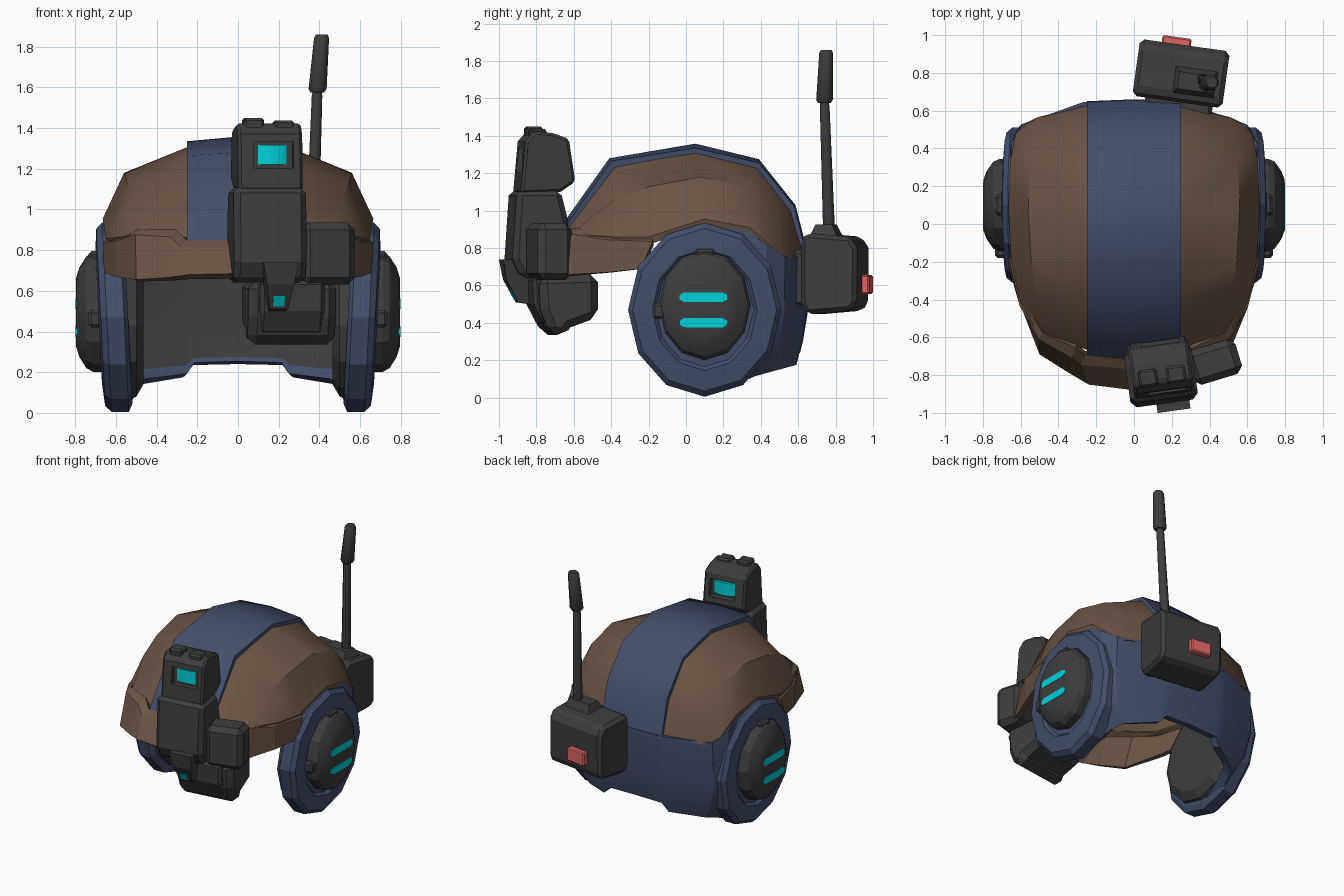
import bpy, bmesh, math
from mathutils import Matrix, Vector

if "Cube" in bpy.data.objects:
    bpy.data.objects.remove(bpy.data.objects["Cube"])


def material(name, r, g, b):
    m = bpy.data.materials.new(name)
    m.diffuse_color = (r, g, b, 1)
    m.use_nodes = True
    m.node_tree.nodes["Principled BSDF"].inputs["Base Color"].default_value = m.diffuse_color
    return m


BROWN = material("brown_armour", 0.142, 0.090, 0.061)
BLUE = material("navy_armour", 0.058, 0.077, 0.145)
GREY = material("dark_grey", 0.047, 0.047, 0.047)
CYAN = material("cyan_light", 0.0, 0.65, 0.70)
RED = material("red_light", 0.75, 0.13, 0.13)


def apply_modifiers(ob):
    bpy.context.view_layer.objects.active = ob
    for m in list(ob.modifiers):
        bpy.ops.object.modifier_apply(modifier=m.name)


def make(name, verts, faces, mat, bevel=0, thick=0, rot=None, inner=None):
    me = bpy.data.meshes.new(name)
    me.from_pydata(verts, [], faces)
    ob = bpy.data.objects.new(name, me)
    bpy.context.collection.objects.link(ob)
    me.materials.append(mat)
    bm = bmesh.new()
    bm.from_mesh(me)
    if thick:  # open shell: face away from the head centre, then thicken inward
        bm.normal_update()
        c = Vector((0, 0, 0.5))
        if sum(f.normal.dot(f.calc_center_median() - c) for f in bm.faces) < 0:
            bmesh.ops.reverse_faces(bm, faces=bm.faces)
    else:
        bmesh.ops.recalc_face_normals(bm, faces=bm.faces)
    bm.to_mesh(me)
    bm.free()
    if thick:
        s = ob.modifiers.new("thickness", 'SOLIDIFY')
        s.thickness, s.offset = thick, -1
        if inner:  # lining colour on the inside
            me.materials.append(inner)
            s.material_offset = 1
    if bevel:
        b = ob.modifiers.new("chamfer", 'BEVEL')
        b.width, b.segments, b.angle_limit = bevel, 1, math.radians(40)
    apply_modifiers(ob)
    if rot:  # turn about a vertical axis: (degrees, x, y)
        p = Matrix.Translation((rot[1], rot[2], 0))
        me.transform(p @ Matrix.Rotation(math.radians(rot[0]), 4, 'Z') @ p.inverted())
    return ob


def loft(name, rows, mat, closed=False, **kw):
    n = len(rows[0])
    faces = [(i * n + j, i * n + (j + 1) % n, (i + 1) * n + (j + 1) % n, (i + 1) * n + j)
             for i in range(len(rows) - 1) for j in range(n if closed else n - 1)]
    if closed:
        faces += [tuple(range(n)), tuple(range((len(rows) - 1) * n, len(rows) * n))]
    return make(name, [p for r in rows for p in r], faces, mat, **kw)


def both_sides(row):  # row runs from +x to the centre line
    return row + [(-x, y, z) for x, y, z in reversed(row) if x > 1e-6]


def prism(name, side, x0, x1, mat, taper=None, **kw):
    xm = (x0 + x1) / 2
    f = taper or (lambda z: 1)
    rows = [[(xm + (x - xm) * f(z), y, z) for y, z in side] for x in (x0, x1)]
    return loft(name, rows, mat, closed=True, **kw)


def box(name, x0, x1, y0, y1, z0, z1, mat, **kw):
    return prism(name, [(y0, z0), (y1, z0), (y1, z1), (y0, z1)], x0, x1, mat, **kw)


def smooth(ob, angle=25):
    bpy.ops.object.select_all(action='DESELECT')
    ob.select_set(True)
    bpy.context.view_layer.objects.active = ob
    bpy.ops.object.shade_smooth_by_angle(angle=math.radians(angle))


# Dome side panels, with a short tucked-in skirt that meets brow and ear rings
ridge_top = [(.24, -.67, .86), (.24, -.38, 1.235), (.24, -.17, 1.275), (.24, .05, 1.31),
             (.24, .38, 1.23), (.24, .56, 1.0), (.24, .635, .74)]
ridge_mid = [(.47, -.585, .90), (.52, -.38, 1.06), (.545, -.19, 1.13), (.56, .08, 1.18),
             (.55, .34, 1.12), (.53, .5, .95), (.51, .565, .74)]
ridge_low = [(.55, -.53, .87), (.612, -.38, .86), (.65, -.2, .86), (.665, .1, .955),
             (.655, .34, .91), (.625, .48, .79), (.58, .53, .73)]
skirt = [(x * .985, y * .99, z - .04) for x, y, z in ridge_low]
for s, side in ((1, "right"), (-1, "left")):
    rows = [[(x * s, y, z) for x, y, z in r] for r in (ridge_top, ridge_mid, ridge_low, skirt)]
    smooth(loft(side + "_dome_panel", rows, BROWN, thick=0.025), 35)

# Raised centre stripe
centre = [(-.73, .82), (-.715, .85), (-.41, 1.28), (.05, 1.358), (.39, 1.275), (.585, 1.03), (.66, .74)]
edge = [(-.705, .82), (-.69, .85), (-.40, 1.265), (.05, 1.335), (.39, 1.255), (.58, 1.02), (.65, .74)]
stripe = [both_sides([(.25, ye, ze), (0, yc, zc)])
          for (yc, zc), (ye, ze) in zip(centre, edge)]
smooth(loft("centre_stripe", stripe, BLUE, thick=0.045), 48)

# Flared brow
brow_top = [(.635, -.18, .86), (.575, -.42, .87), (.485, -.575, .905), (.31, -.655, .905),
            (.255, -.695, .85), (0, -.72, .85)]
brow_step = [(.665, -.18, .835), (.605, -.435, .845), (.505, -.61, .875), (.33, -.71, .865),
             (.28, -.745, .815), (0, -.77, .815)]
brow_low = [(.66, -.24, .69), (.605, -.42, .67), (.50, -.69, .655), (.35, -.785, .665),
            (.24, -.85, .68), (0, -.88, .685)]
loft("brow", [both_sides(r) for r in (brow_top, brow_step, brow_low)], BROWN, thick=0.04)

# Rear neck guard, lined dark inside above a blue hem
guard = [
    [(.655, .15, .925), (.65, .33, .89), (.65, .43, .82), (.59, .53, .755), (.27, .645, .76),
     (.22, .65, .76), (0, .66, .76)],
    [(.66, .15, .45), (.67, .33, .45), (.67, .43, .45), (.60, .525, .45), (.27, .64, .45),
     (.22, .645, .45), (0, .65, .45)],
    [(.62, .15, .20), (.63, .33, .23), (.62, .42, .25), (.56, .50, .27), (.27, .61, .3),
     (.22, .62, .3), (0, .625, .3)],
    [(.57, .15, .04), (.54, .29, .08), (.52, .37, .115), (.48, .46, .14), (.27, .59, .175),
     (.22, .605, .235), (0, .61, .24)]]
hem = [tuple(a + (b - a) * .65 for a, b in zip(p, q)) for p, q in zip(guard[2], guard[3])]
guard.insert(3, hem)
neck = loft("neck_guard", [both_sides(r) for r in guard], BLUE, thick=0.06, inner=GREY)
per_row = 2 * (len(hem) - 1)
for p in neck.data.polygons[per_row * 7:per_row * 8]:
    p.material_index = 0
smooth(neck)


# Ear assemblies
def ear_part(name, rings, s, cz, mat, lean=0.0, n=12):
    rows = []
    for x, ry, rz in rings:
        ring = []
        for k in range(n):
            a = 2 * math.pi * k / n
            dz = rz * math.cos(a)
            ring.append((s * (x + lean * dz), .1 + ry * math.sin(a), cz + dz))
        rows.append(ring)
    return loft(name, rows, mat, closed=True)


for s, side in ((1, "right_"), (-1, "left_")):
    ear_part(side + "ear_ring", [(.54, .38, .425), (.56, .41, .465), (.645, .41, .465),
                                 (.675, .385, .435), (.685, .28, .325), (.665, .26, .305)],
             s, .47, BLUE, .05)
    ear_part(side + "ear_pad", [(.465, .29, .29), (.50, .35, .35), (.56, .36, .37)], s, .43, GREY)
    cup = ear_part(side + "ear_cup", [(.64, .245, .295), (.71, .245, .295), (.745, .23, .275),
                                      (.78, .18, .22), (.797, .135, .165)], s, .495, GREY)
    smooth(cup, 20)
    for z, n in ((.537, "upper_"), (.40, "lower_")):
        x0, x1 = sorted((s * .78, s * .800))
        prism(side + n + "ear_light", [(-.035, z - .012), (-.01, z - .026), (.195, z - .026),
              (.22, z - .012), (.22, z + .012), (.195, z + .026), (-.01, z + .026), (-.035, z + .012)],
              x0, x1, CYAN)
    x0, x1 = sorted((s * .67, s * .735))
    box(side + "top_tab", x0, x1, .045, .155, .73, .795, GREY, bevel=.015)
    box(side + "front_tab", x0, x1, -.18, -.10, .42, .505, GREY, bevel=.015)

# Front scope: body, head with window, caps
R = (8, .15, -.78)
prism("scope_body", [(-.90, .64), (-.95, .74), (-.925, 1.11), (-.69, 1.11), (-.65, .95), (-.65, .64)],
      -.04, .32, GREY, bevel=.03, rot=R)
head = prism("scope_head", [(-.905, 1.09), (-.88, 1.37), (-.83, 1.425), (-.735, 1.415), (-.645, 1.385),
             (-.61, 1.155), (-.69, 1.10)], -.015, .305, GREY, bevel=.015, rot=R)
cutter = box("window_cutter", .062, .258, -1.1, -.4, 1.205, 1.332, GREY, rot=R)
cut = head.modifiers.new("window", 'BOOLEAN')
cut.object, cut.operation, cut.solver = cutter, 'DIFFERENCE', 'EXACT'
apply_modifiers(head)
bpy.data.objects.remove(cutter)
box("scope_window_fill", .05, .27, -.855, -.67, 1.19, 1.345, GREY, rot=R)
screen = [[(x, y, z) for x, y in ((.078, -.85), (.115, -.871), (.20, -.871), (.237, -.85),
           (.237, -.665), (.20, -.642), (.115, -.642), (.078, -.665))] for z in (1.222, 1.318)]
smooth(loft("scope_screen", screen, CYAN, closed=True, rot=R), 40)
for x, z in ((.02, 1.45), (.17, 1.437)):
    box("scope_cap", x, x + .10, -.85, -.76, 1.38, z, GREY, bevel=.012, rot=R)

# Scope side unit, lower unit and nozzle
box("scope_side_unit", .29, .56, -.825, -.635, .63, .935, GREY, bevel=.035, rot=(17, .43, -.73))
prism("scope_lower_unit", [(-.83, .65), (-.82, .47), (-.77, .345), (-.69, .325), (-.66, .375),
      (-.51, .43), (-.51, .66)], .05, .485, GREY, bevel=.045, rot=R)
prism("scope_lower_plate", [(-.86, .65), (-.85, .50), (-.79, .385), (-.75, .385), (-.75, .65)],
      .10, .42, GREY, bevel=.02, rot=R)
prism("scope_nozzle", [(-.995, .74), (-.975, .63), (-.91, .51), (-.84, .50), (-.84, .74)],
      .095, .27, GREY, taper=lambda z: .5 + .5 * (z - .5) / .24, rot=R)
prism("nozzle_light", [(-.950, .575), (-.921, .522), (-.88, .522), (-.88, .575)],
      .152, .208, CYAN, rot=R)

# Rear radio pack
P = (-8, .25, .8)
prism("radio_pack", [(.645, .85), (.68, .88), (.91, .86), (.948, .80), (.945, .50), (.91, .465),
      (.68, .445), (.645, .50)], .01, .49, GREY, bevel=.03, rot=P)
box("radio_mount", .08, .44, .56, .68, .49, .79, GREY, bevel=.02, rot=P)
box("radio_light", .125, .28, .92, .985, .555, .655, RED, bevel=.008, rot=P)
prism("antenna_base", [(.68, .85), (.84, .85), (.805, .925), (.715, .925)], .21, .45, GREY,
      taper=lambda z: 1 - 4 * max(0, z - .86), rot=P)


# Antenna
def rod(name, p, q, r0, r1):
    rows = []
    for c, r in ((p, r0 * .75), (p + (q - p) * .06, r0), (q - (q - p) * .06, r1), (q, r1 * .75)):
        rows.append([(c.x + r * math.cos(k * math.pi / 4 + .39), c.y + r * math.sin(k * math.pi / 4 + .39), c.z)
                     for k in range(8)])
    smooth(loft(name, rows, GREY, closed=True), 50)


rod("antenna_rod", Vector((.365, .765, .88)), Vector((.39, .74, 1.60)), .034, .028)
rod("antenna_tip", Vector((.39, .74, 1.575)), Vector((.412, .75, 1.86)), .048, .040)
